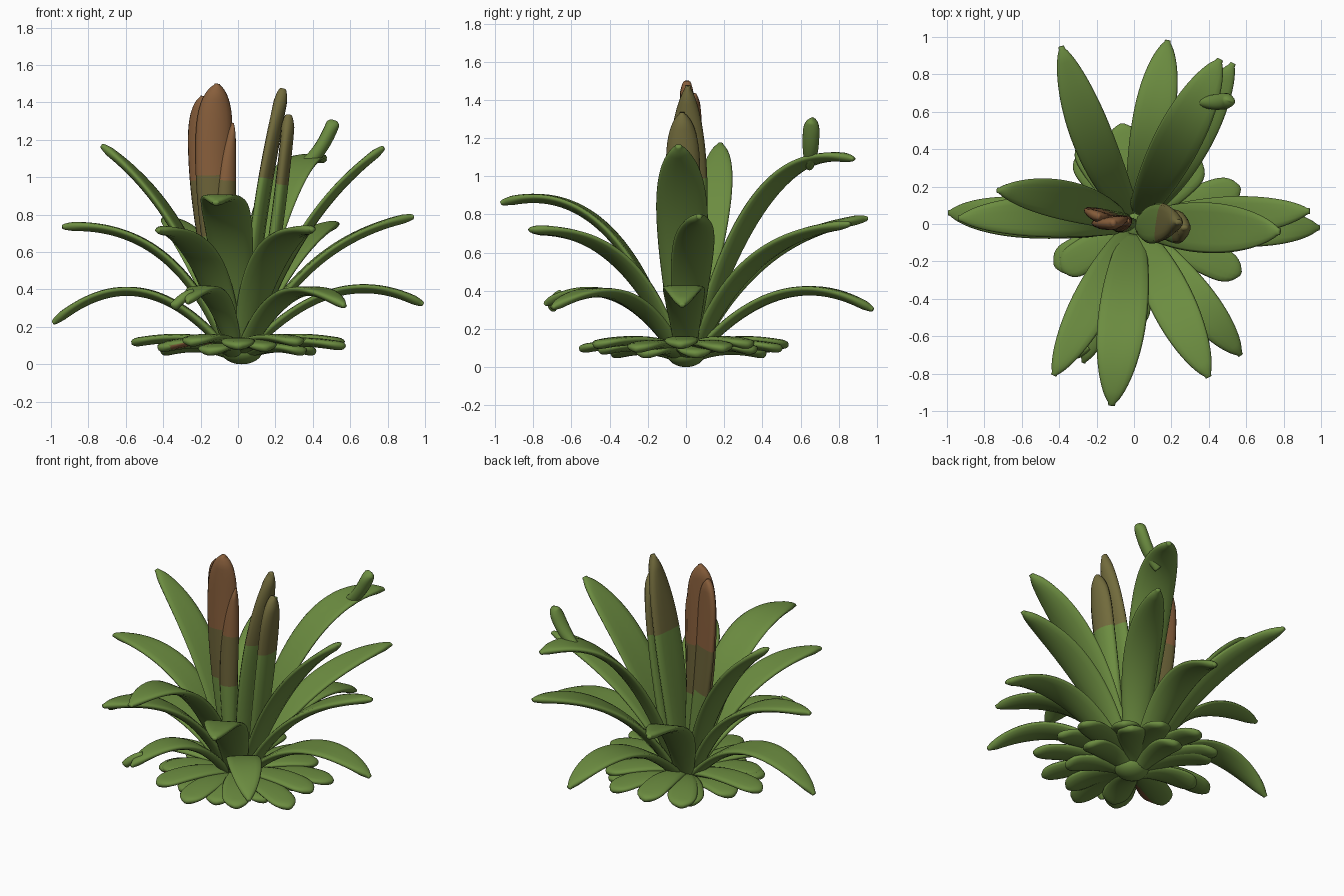
import bpy, math
from mathutils import Vector

if "Cube" in bpy.data.objects:
    bpy.data.objects.remove(bpy.data.objects["Cube"])


def mat(name, *c):
    m = bpy.data.materials.new(name)
    m.diffuse_color = (*c, 1)
    m.use_nodes = True
    m.node_tree.nodes["Principled BSDF"].inputs["Base Color"].default_value = m.diffuse_color
    return m


GREEN = mat("leaf green", .15, .265, .052)
BROWN = mat("dry brown", .25, .115, .045)
OLIVE = mat("olive", .165, .145, .045)
MIXED = mat("brownish olive", .15, .125, .04)


def width(u, blunt):
    # narrow at the base, widest past the middle, rounded tip
    peak = .7 if blunt else .55
    if u < peak:
        return .5 + .5 * math.sin(u / peak * math.pi / 2)
    v = (u - peak) / (1 - peak)
    return max(.14, (1 - v ** (3.5 if blunt else 2.1)) ** .65)


def blade(name, a, b, c, hw, side=None, blunt=False, thick=.025, curl=.13,
          bands=(), under=None, n=36, sides=14):
    """Leaf swept along the curve a-b-c; bands = [(min height, material)] above green."""
    a, b, c = Vector(a), Vector(b), Vector(c)
    s0 = Vector(side) if side else Vector((a.y - c.y, c.x - a.x, 0))
    verts, faces = [], []
    for i in range(n + 1):
        u = 1 - (1 - i / n) ** 1.5
        p = a * (1 - u) ** 2 + b * 2 * u * (1 - u) + c * u * u
        t = ((b - a) * (1 - u) + (c - b) * u).normalized()
        s = (s0 - t * s0.dot(t)).normalized()
        up = t.cross(s)
        w = hw * width(u, blunt)
        th = thick * min(1, .35 + math.sqrt((1 - u) * 8))
        for j in range(sides):
            q = 2 * math.pi * j / sides
            x = math.cos(q)
            verts.append(p + s * w * x + up * (th * math.sin(q) + curl * w * (x * x - .4)))
    for i in range(n):
        for j in range(sides):
            k = (j + 1) % sides
            faces.append((i * sides + j, i * sides + k, (i + 1) * sides + k, (i + 1) * sides + j))
    faces.append(tuple(reversed(range(sides))))
    faces.append(tuple(range(n * sides, (n + 1) * sides)))
    me = bpy.data.meshes.new(name)
    me.from_pydata(verts, [], faces)
    me.materials.append(GREEN)
    for _, m in bands:
        me.materials.append(m)
    if under:
        me.materials.append(under)
    for f in me.polygons:
        f.use_smooth = True
        for k, (h, _) in enumerate(bands):
            if f.center.z > h:
                f.material_index = k + 1
        if under and f.normal.z < -.2:
            f.material_index = 1
    ob = bpy.data.objects.new(name, me)
    bpy.context.collection.objects.link(ob)


def outer(name, x, y, z, reach, lift, hw, bow=0):
    """Outer leaf arching from the middle to its tip; reach and lift place the bend."""
    tip = Vector((x, y, z))
    d = Vector((x, y, 0)).normalized()
    base = d * .06 + Vector((0, 0, .08))
    bend = base.lerp(tip, reach) + Vector((-d.y, d.x, 0)) * bow
    bend.z = lift
    blade(name, base, bend, tip, hw)


# Low arching leaves
outer("right_low_leaf", .99, -.02, .32, .5, .58, .11)
outer("left_low_leaf", -.99, .06, .22, .5, .63, .11)
outer("back_low_leaf", .18, .98, .30, .5, .59, .11)
outer("front_right_low_leaf", .57, -.70, .31, .45, .56, .105)
outer("front_left_low_leaf", -.27, -.74, .33, .45, .55, .085)

# Middle leaves
outer("right_middle_leaf", .94, .07, .79, .35, .69, .11)
outer("left_middle_leaf", -.94, .03, .735, .32, .79, .11, -.05)
outer("back_left_leaf", -.39, .95, .78, .35, .71, .11, .06)
outer("back_right_leaf", .53, .86, .75, .35, .71, .11, -.05)
outer("front_left_leaf", -.43, -.81, .715, .33, .75, .11)
outer("front_right_leaf", .40, -.82, .72, .33, .75, .12)
outer("front_leaf", -.12, -.97, .86, .36, 1.04, .13)

# Tall leaves
outer("right_tall_leaf", .78, -.04, 1.16, .35, .84, .135)
outer("left_tall_leaf", -.73, .18, 1.17, .35, .86, .105, -.07)
outer("back_right_tall_leaf", .46, .88, 1.09, .4, 1.23, .125)

# Curled bud on the tall back leaf and curled tip of the low front leaf
blade("curled_bud", (.35, .65, 1.06), (.45, .65, 1.13), (.515, .66, 1.305), .045,
      side=(.3, 1, 0), blunt=True, thick=.036, curl=0)
blade("curled_tip", (-.24, -.66, .38), (-.29, -.69, .37), (-.35, -.70, .30), .03, blunt=True, curl=0)

# Upright brown leaves in the middle
dry = [(.66, MIXED), (.99, BROWN)]
blade("brown_leaf_tall", (-.03, 0, .1), (-.17, .02, .9), (-.11, .005, 1.5), .10,
      side=(1, .15, 0), blunt=True, thick=.035, bands=dry)
blade("brown_leaf_left", (-.05, .03, .1), (-.22, .07, .9), (-.19, .04, 1.435), .08,
      side=(1, -.3, 0), blunt=True, thick=.03, bands=dry)
blade("brown_leaf_small", (-.04, -.01, .1), (-.09, -.02, .8), (-.03, .02, 1.29), .055,
      side=(1, .5, 0), thick=.03, bands=dry)

# Upright olive leaves in the middle
blade("olive_leaf_tall", (.04, 0, .1), (.09, 0, .8), (.24, .01, 1.475), .11,
      side=(.15, 1, 0), thick=.036, bands=[(1, OLIVE)])
blade("olive_leaf_short", (.1, 0, .1), (.21, -.01, .7), (.27, -.02, 1.335), .09,
      side=(0, 1, 0), blunt=True, thick=.036, bands=[(.97, OLIVE)])

# Flat rosette of short leaves near the ground: (direction, length), one dry underneath
UPPER = [(19, .6), (43, .49), (68, .54), (97, .54), (122, .53), (178, .57),
         (212, .46), (242, .55), (270, .56), (304, .58), (335, .63), (357, .57)]
LOWER = [(q * 40 + 8, .42 + .06 * (q % 2)) for q in range(9)]
for layer, leaves in enumerate((UPPER, LOWER)):
    for i, (deg, r) in enumerate(leaves):
        q = math.radians(deg)
        d = Vector((math.cos(q), math.sin(q), 0)) * r
        h = Vector((0, 0, .125 - .03 * layer + .02 * (i % 2)))
        drop = Vector((0, 0, .03))
        blade(f"rosette_leaf_{layer}_{i}", d * .1 + h - drop * 1.5, d * .5 + h + drop,
              d + h - drop, .09, blunt=True, curl=.1, n=18,
              under=BROWN if deg == 212 else None)

# Root nub under the rosette
bpy.ops.mesh.primitive_uv_sphere_add(segments=20, ring_count=12, location=(.02, 0, .07))
nub = bpy.context.object
nub.name = "root_nub"
nub.scale = (.11, .10, .07)
nub.data.materials.append(GREEN)
bpy.ops.object.shade_smooth()
